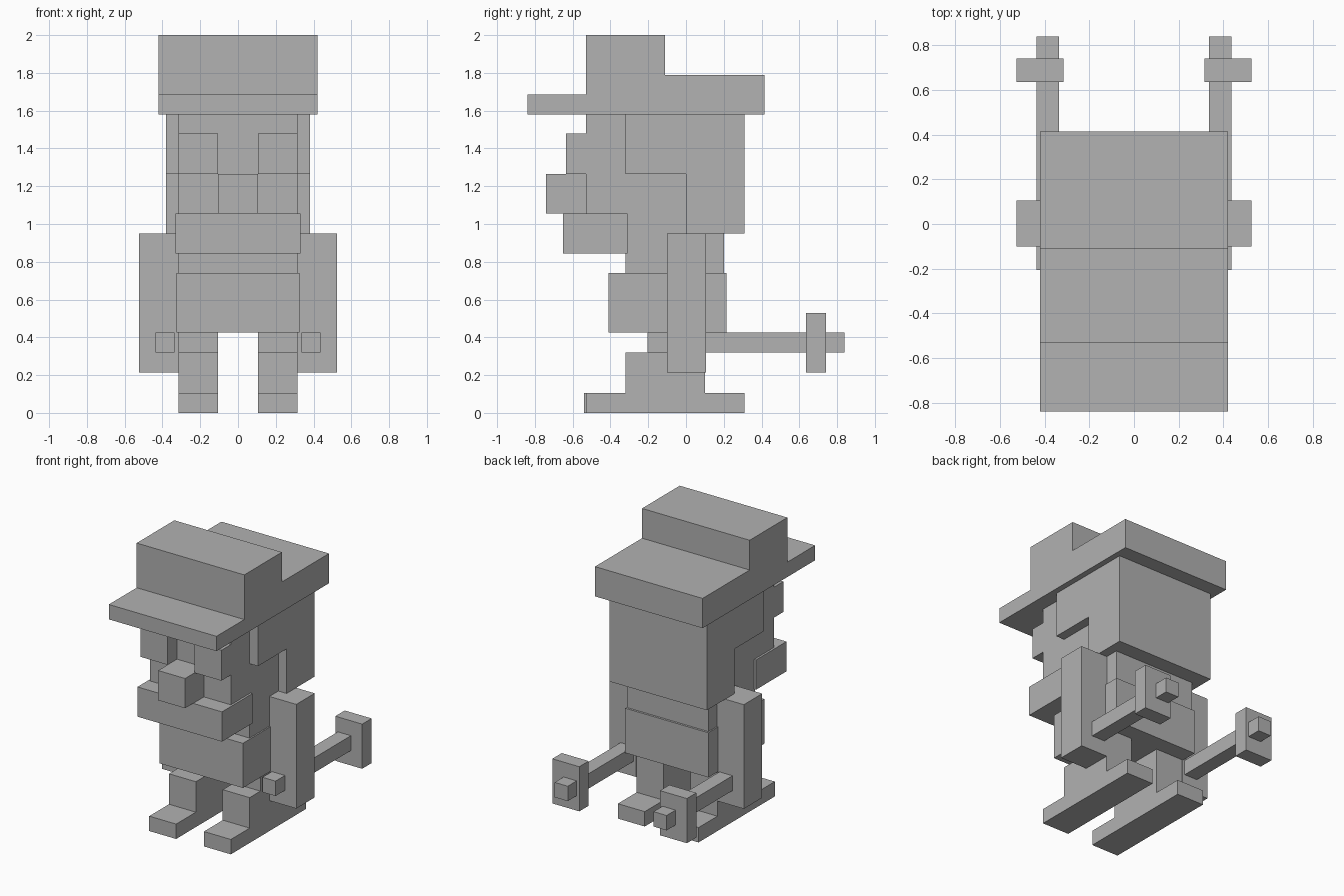
import bpy

grey = bpy.data.materials.new("plain grey")
grey.diffuse_color = (0.445, 0.445, 0.445, 1)


def prism(name, outline, x0, x1):
    """Extrude a (y, z) outline from x0 to x1."""
    n = len(outline)
    verts = [(x, y, z) for x in (x0, x1) for y, z in outline]
    faces = [tuple(range(n))[::-1], tuple(range(n, 2 * n))]
    faces += [(i, (i + 1) % n, n + (i + 1) % n, n + i) for i in range(n)]
    mesh = bpy.data.meshes.new(name)
    mesh.from_pydata(verts, [], faces)
    mesh.materials.append(grey)
    obj = bpy.data.objects.new(name, mesh)
    bpy.context.collection.objects.link(obj)
    return obj


def box(name, x, y, z):
    return prism(name, [(y[0], z[0]), (y[1], z[0]), (y[1], z[1]), (y[0], z[1])], *x)


def pair(name, x, y, z):
    """Matching boxes on the right and left."""
    box("right_" + name, x, y, z)
    box("left_" + name, (-x[1], -x[0]), y, z)


# Hat: brim, crown and lower back in one stepped profile
prism("hat", [(-0.84, 1.58), (0.415, 1.58), (0.415, 1.79), (-0.11, 1.79),
              (-0.11, 2.0), (-0.53, 2.0), (-0.53, 1.685), (-0.84, 1.685)], -0.42, 0.42)

# Head
prism("hair", [(0.0, 0.95), (0.31, 0.95), (0.31, 1.58), (-0.32, 1.58),
               (-0.32, 1.265), (0.0, 1.265)], -0.38, 0.38)
box("face", (-0.315, 0.315), (-0.53, 0.2), (1.05, 1.58))
box("nose", (-0.105, 0.105), (-0.74, -0.53), (1.055, 1.265))
pair("eye", (0.105, 0.315), (-0.635, -0.53), (1.265, 1.48))
box("moustache", (-0.33, 0.33), (-0.65, -0.31), (0.845, 1.055))

# Body
box("torso", (-0.315, 0.315), (-0.32, 0.2), (0.5, 1.05))
box("trousers", (-0.325, 0.325), (-0.41, 0.215), (0.425, 0.74))

# Limbs
pair("arm", (0.315, 0.525), (-0.1, 0.105), (0.215, 0.95))
pair("thigh", (0.105, 0.315), (-0.2, 0.1), (0.32, 0.425))
pair("shin", (0.105, 0.315), (-0.32, 0.1), (0.105, 0.32))
box("right_foot", (0.105, 0.315), (-0.53, 0.31), (0, 0.105))
box("left_foot", (-0.315, -0.105), (-0.54, 0.31), (0, 0.105))

# Held rods with crosspieces
pair("rod", (0.335, 0.437), (-0.205, 0.84), (0.32, 0.425))
pair("crosspiece", (0.315, 0.525), (0.635, 0.74), (0.215, 0.53))
